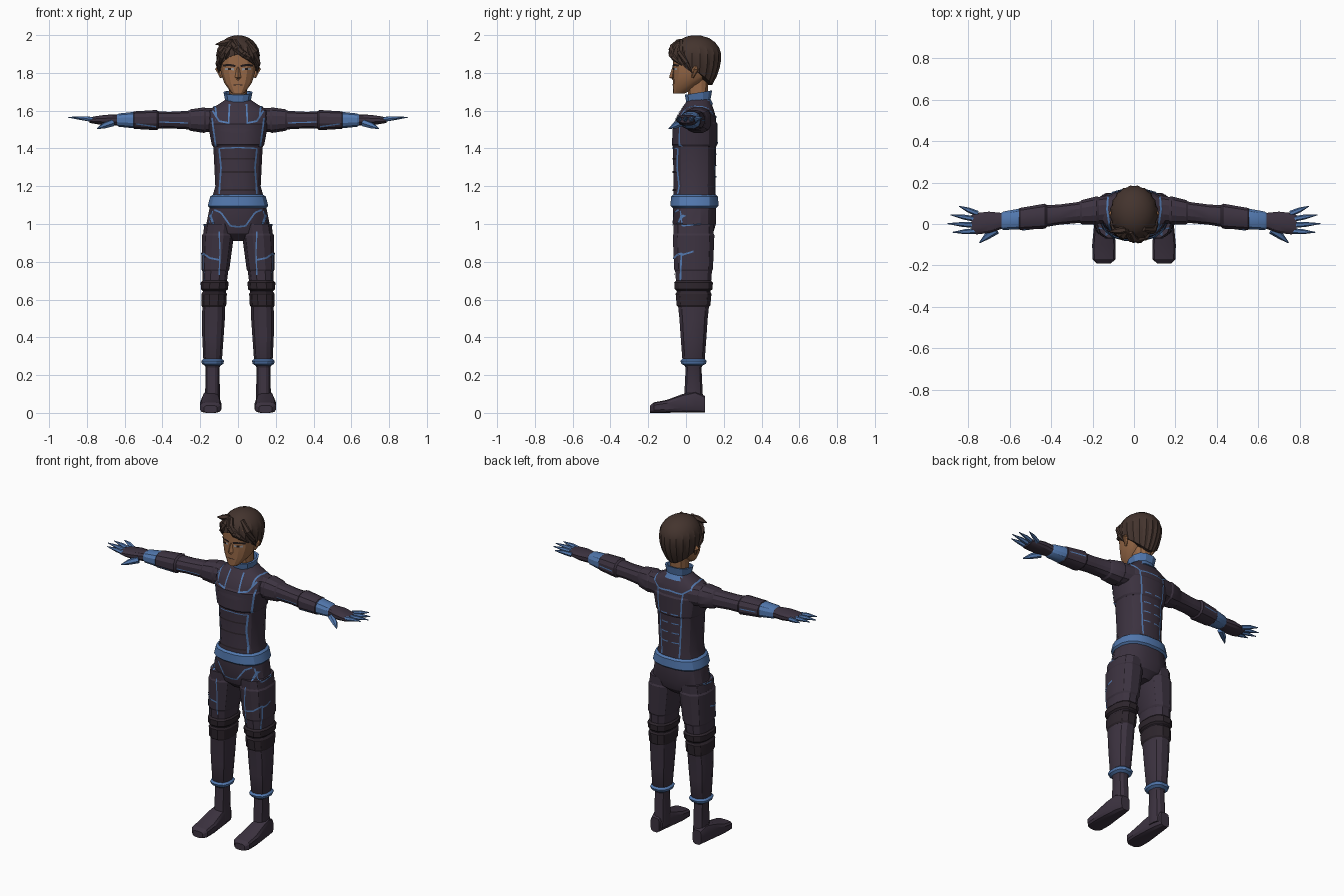
import bpy, bmesh, math
from mathutils import Vector
from mathutils.bvhtree import BVHTree

if "Cube" in bpy.data.objects:
    bpy.data.objects.remove(bpy.data.objects["Cube"], do_unlink=True)


def material(name, *rgb):
    m = bpy.data.materials.new(name)
    m.use_nodes = True
    m.diffuse_color = (*rgb, 1)
    bsdf = m.node_tree.nodes["Principled BSDF"]
    bsdf.inputs["Base Color"].default_value = (*rgb, 1)
    bsdf.inputs["Roughness"].default_value = .8
    return m


SUIT = material("dark plum suit", .046, .033, .052)
DARK = material("dark padding", .027, .019, .026)
BLUE = material("blue trim", .085, .19, .43)
SKIN = material("tan skin", .31, .14, .063)
HAIR = material("brown hair", .057, .034, .027)
BLACK = material("brow black", .015, .01, .01)
EYE = material("eye grey", .3, .3, .32)

parts, surface_verts, surface_faces = [], [], []


def build(name, verts, faces, mat, mirror=False, recalc=True):
    mesh = bpy.data.meshes.new(name)
    mesh.from_pydata(verts, [], faces)
    if recalc:
        bm = bmesh.new()
        bm.from_mesh(mesh)
        bmesh.ops.recalc_face_normals(bm, faces=bm.faces)
        bm.to_mesh(mesh)
        bm.free()
    mesh.materials.append(mat)
    ob = bpy.data.objects.new(name, mesh)
    bpy.context.collection.objects.link(ob)
    if mirror:
        ob.modifiers.new("Mirror", 'MIRROR')
    parts.append(ob)


def ring_faces(rows, n):
    sides = [(r * n + i, r * n + (i + 1) % n, (r + 1) * n + (i + 1) % n, (r + 1) * n + i)
             for r in range(rows - 1) for i in range(n)]
    return sides + [tuple(range(n)), tuple(range((rows - 1) * n, rows * n))]


class Form:
    """A rounded-box loft: rows of (station, half size, half size) around two centre rules."""

    def __init__(self, axis, rows, centre_a, centre_b, power=2.5, tilt=0, n=12):
        self.axis, self.rows, self.n = axis, rows, n
        self.centre_a, self.centre_b, self.power, self.tilt = centre_a, centre_b, power, tilt

    def at(self, t, grow):
        rows = sorted(self.rows)
        for (t0, a0, b0), (t1, a1, b1) in zip(rows, rows[1:]):
            if t <= t1:
                f = (t - t0) / (t1 - t0)
                return t, a0 + (a1 - a0) * f + grow, b0 + (b1 - b0) * f + grow

    def loft(self, name, mat, mirror=False, rows=None):
        rows, verts = rows or self.rows, []
        for t, ha, hb in rows:
            for i in range(self.n):
                ang = math.tau * (i + .5) / self.n
                c, s = math.cos(ang), math.sin(ang)
                a = self.centre_a(t, ha) + math.copysign(abs(c) ** (2 / self.power), c) * ha
                b = self.centre_b(t, hb) + math.copysign(abs(s) ** (2 / self.power), s) * hb
                verts.append({'x': (t, a, b), 'y': (a, t, b),
                              'z': (a, b, t + self.tilt * b)}[self.axis])
        faces = ring_faces(len(rows), self.n)
        base = len(surface_verts)
        surface_verts.extend(Vector(v) for v in verts)
        surface_faces.extend([i + base for i in f] for f in faces)
        build(name, verts, faces, mat, mirror)

    def band(self, name, mat, start, end, grow, mirror=False, lip=.01):
        rows = [self.at(start, 0), self.at(start + lip, grow),
                self.at(end - lip, grow), self.at(end, 0)]
        self.loft(name, mat, mirror, rows)


def tube(name, pts, radii, mat, mirror=False, n=6):
    pts, verts = [Vector(p) for p in pts], []
    for k, p in enumerate(pts):
        d = pts[min(k + 1, len(pts) - 1)] - pts[max(k - 1, 0)]
        turn = d.to_track_quat('Z', 'Y')
        for i in range(n):
            a = math.tau * i / n
            verts.append(p + turn @ Vector((math.cos(a), math.sin(a), 0)) * radii[k])
    build(name, verts, ring_faces(len(pts), n), mat, mirror)


def middle(t, h):
    return 0


# body with hips, chest and sloping shoulders
body = Form('z', [(.91, .04, .06), (.95, .14, .1), (1, .17, .115), (1.1, .15, .117),
                  (1.2, .122, .112), (1.4, .132, .116), (1.5, .148, .118), (1.56, .165, .107),
                  (1.6, .165, .09), (1.63, .11, .075), (1.66, .065, .06)],
            middle, lambda t, h: .045 + .15 * max(0, t - 1.5), n=16)
body.loft("body", SUIT)
body.band("chest_plate", SUIT, 1.41, 1.54, .006)
body.band("belt", BLUE, 1.085, 1.155, .012)

# legs with padding and boots
leg = Form('z', [(1, .08, .11), (.9, .083, .107), (.75, .07, .1), (.6, .06, .088),
                 (.5, .063, .077), (.4, .058, .07), (.27, .05, .06), (.24, .038, .043),
                 (.1, .04, .05), (.03, .04, .055)],
           lambda t, h: .135 - .035 * t ** 3, lambda t, h: .04)
leg.loft("legs", SUIT, True)
leg.band("thigh_plates", SUIT, .75, .95, .005, True)
leg.band("knee_bands", DARK, .645, .7, .01, True)
leg.band("knee_pads", DARK, .56, .64, .007, True)
leg.band("ankle_bands", BLUE, .25, .285, .012, True)
boot = Form('y', [(.1, .03, .045), (.05, .042, .058), (-.02, .05, .05), (-.1, .058, .035),
                  (-.17, .056, .028), (-.19, .035, .02)],
            lambda t, h: .145, lambda t, h: h, power=3.6)
boot.loft("boots", SUIT, True)

# arms with pads, guards and gloves
arm = Form('x', [(.11, .07, .066), (.2, .064, .064), (.27, .052, .05), (.36, .05, .045),
                 (.43, .054, .047), (.56, .046, .039), (.64, .04, .03), (.7, .053, .029),
                 (.76, .053, .02), (.785, .045, .015)],
           lambda t, h: .085 - .11 * t, lambda t, h: 1.55)
arm.loft("arms", SUIT, True)
arm.band("shoulder_pads", SUIT, .17, .26, .005, True)
arm.band("forearm_guards", SUIT, .42, .56, .008, True)
arm.band("wrist_cuffs", BLUE, .545, .64, .005, True)
for i, reach in enumerate((.845, .885, .9, .875)):
    base, tip = .05 - .028 * i, .086 - .042 * i
    tube("fingers", [(.755, base, 1.55), ((.755 + reach) / 2, (base + tip) / 2, 1.56),
                     (reach, tip, 1.565)], [.014, .012, .002], BLUE, True)
tube("thumbs", [(.665, -.03, 1.535), (.71, -.06, 1.52), (.745, -.09, 1.505)],
     [.02, .016, .003], BLUE, True)

# collar, neck and head
collar = Form('z', [(1.61, .088, .08), (1.64, .068, .066), (1.685, .078, .074),
                    (1.685, .066, .062), (1.64, .05, .05)],
              middle, lambda t, h: .066, tilt=.16)
collar.loft("collar", BLUE)
Form('z', [(1.62, .05, .05), (1.79, .05, .058)], middle, lambda t, h: .063).loft("neck", SKIN)
head = Form('z', [(1.69, .03, .03), (1.705, .045, .045), (1.75, .076, .077), (1.8, .092, .1),
                  (1.87, .1, .107), (1.92, .09, .1)], middle, lambda t, h: h - .069, n=14)
head.loft("head", SKIN)
tube("nose", [(0, -.064, 1.83), (0, -.074, 1.775), (0, -.066, 1.765)],
     [.008, .016, .008], SKIN, n=4)
tube("ears", [(.09, .035, 1.775), (.104, .05, 1.82), (.095, .05, 1.85)],
     [.006, .018, .006], SKIN, True)


# hair: a ridged cap that falls to a hem, low at the nape and high at the brow
def hair_point(angle, drop, scale=1):
    front = math.cos(angle)
    if drop < .11:
        r = math.sqrt(1 - (1 - drop / .11) ** 2) * scale
    else:
        r = (1 - 15 * (drop - .11) ** 2) * scale
    return Vector((.117 * r * math.sin(angle), .053 - .135 * r * front, 2 - drop))


SIDES, ROWS = 40, 9
verts = []
for k in range(ROWS + 1):
    t = min(1, (k + .3) / (ROWS - .7)) ** 1.5
    for i in range(SIDES):
        a = math.tau * i / SIDES
        front = math.cos(a)
        hem = .105 + .085 * min(1, 1.5 * (1 - front)) + .075 * max(0, -front)
        groove = 0 if i % 2 else .05 * min(1, 2 * t)
        tuck = .2 if k == ROWS else 0
        verts.append(hair_point(a, hem * t, 1 - groove - tuck))
build("hair_cap", verts, ring_faces(ROWS + 1, SIDES), HAIR)

# loose locks swept from the parting: start angle, end angle, fall and lift
for start, end, fall, lift in [(-.5, .95, .16, 0), (-.5, .6, .14, 0), (-.2, .35, .125, 0),
                               (-.4, -.6, .13, 0), (-.4, -1, .16, 0), (-.5, -1, .05, .45),
                               (.6, 1.4, .2, 0), (-.6, -1.4, .2, 0)]:
    path = [hair_point(start + (end - start) * f, .03 + (fall - .03) * f, 1 + lift * f * f)
            for f in (0, .35, .7, 1)]
    tube("hair_lock", path, [.012, .018, .015, .002], HAIR)

# thin trim laid on the surface, seen from the front, back, side or top
TREE = BVHTree.FromPolygons(surface_verts, surface_faces)
RAYS = {'front': (lambda u, v: (u, -1, v), Vector((0, 1, 0))),
        'back': (lambda u, v: (u, 1, v), Vector((0, -1, 0))),
        'side': (lambda u, v: (1, u, v), Vector((-1, 0, 0))),
        'top': (lambda u, v: (u, v, 3), Vector((0, 0, -1)))}


def trim(name, view, path, mat=BLUE, width=.009):
    origin, ray = RAYS[view]
    verts, faces = [], []
    for p, q in zip(path, path[1:]):
        p, q = Vector(p), Vector(q)
        d = (q - p).normalized()
        side = Vector((-d.y, d.x)) * width / 2
        steps = max(2, int((q - p).length / .008))
        last = None
        for k in range(steps + 1):
            c = p.lerp(q, k / steps)
            hits = [TREE.ray_cast(Vector(origin(*e)), ray)[0] for e in (c + side, c - side)]
            if None in hits:
                last = None
                continue
            now = len(verts)
            verts += [h - ray * .004 for h in hits]
            if last is not None and (verts[now] - verts[last]).length < .04:
                f = (last, last + 1, now + 1, now)
                normal = (verts[f[1]] - verts[f[0]]).cross(verts[f[2]] - verts[f[0]])
                faces.append(f if normal.dot(ray) < 0 else f[::-1])
            last = now
    build(name, verts, faces, mat, True, recalc=False)


trim("chest_seams", 'front', [(.045, 1.635), (.05, 1.53)])
trim("front_yoke", 'front', [(.05, 1.535), (.1, 1.545), (.135, 1.6)])
trim("armhole_seams", 'front', [(.138, 1.56), (.118, 1.41)])
trim("chest_edge", 'front', [(0, 1.405), (.1, 1.4)], width=.006)
trim("waist_seams", 'front', [(.1, 1.4), (.09, 1.3), (.1, 1.16)])
for z in (1.345, 1.275, 1.18):
    trim("abdomen_seam", 'front', [(0, z), (.09, z)], DARK)
trim("shoulder_seams", 'top', [(.125, .14), (.13, .07), (.115, -.03)])
trim("back_yoke", 'back', [(0, 1.57), (.08, 1.565), (.13, 1.6)])
trim("back_seams", 'back', [(.085, 1.565), (.075, 1.42), (.06, 1.16)])
for k in range(4):
    z = 1.25 + .06 * k
    trim("spine_dash", 'back', [(.012, z), (.058, z)], width=.007)
trim("sleeve_seams", 'front', [(.265, 1.535), (.415, 1.54)], width=.006)
trim("guard_seams", 'front', [(.435, 1.515), (.54, 1.53)], width=.007)
trim("guard_back_seams", 'back', [(.44, 1.55), (.54, 1.55)], width=.007)
trim("hip_seams", 'front', [(0, .985), (.04, .99), (.09, 1.06), (.125, 1.075)])
trim("pocket_edges", 'front', [(.13, 1), (.145, 1.04), (.16, 1.06)], width=.012)
trim("thigh_seams", 'front', [(.1, .96), (.095, .85), (.1, .73)], width=.007)
trim("thigh_cross_seams", 'front', [(.1, .81), (.15, .82), (.185, .845)])
trim("thigh_side_seams", 'side', [(.04, .855), (-.025, .835), (-.03, .7)])
trim("pocket_seams", 'side', [(-.03, 1.07), (-.02, .99), (.08, 1)], width=.007)

# face details
trim("eyebrows", 'front', [(.014, 1.836), (.05, 1.843), (.08, 1.838)], BLACK, .011)
trim("eyes", 'front', [(.022, 1.819), (.036, 1.82)], EYE, .011)
trim("irises", 'front', [(.036, 1.82), (.054, 1.82)], BLACK, .012)
trim("eye_corners", 'front', [(.054, 1.82), (.068, 1.82)], EYE, .011)
trim("mouth", 'front', [(0, 1.737), (.024, 1.736)], BLACK, .004)

# shading
bpy.ops.object.select_all(action='DESELECT')
for ob in parts:
    ob.select_set(True)
bpy.context.view_layer.objects.active = parts[0]
bpy.ops.object.shade_smooth_by_angle(angle=math.radians(25))
